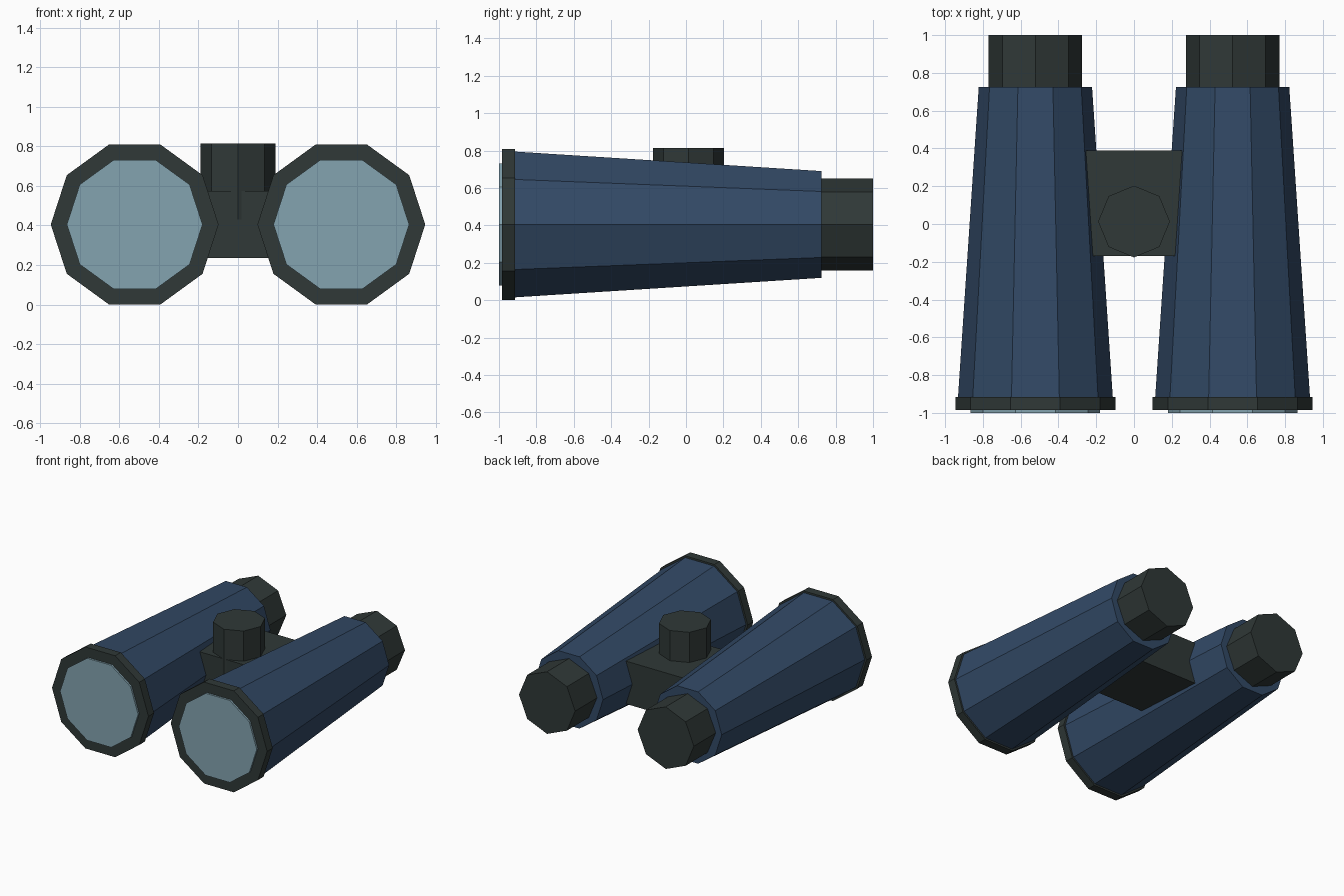
import bpy
import bmesh
from math import pi
from mathutils import Matrix

default = bpy.data.objects.get("Cube")
if default:
    bpy.data.objects.remove(default, do_unlink=True)


def make_material(name, rgb):
    mat = bpy.data.materials.new(name)
    mat.use_nodes = True
    color = (*rgb, 1.0)
    mat.diffuse_color = color
    mat.node_tree.nodes["Principled BSDF"].inputs["Base Color"].default_value = color
    return mat


rubber = make_material("dark rubber", (0.029, 0.040, 0.038))
blue = make_material("navy blue", (0.032, 0.067, 0.132))
glass = make_material("pale lens blue", (0.23, 0.37, 0.435))


def add_object(name, bm, mat):
    mesh = bpy.data.meshes.new(name)
    bm.to_mesh(mesh)
    bm.free()
    mesh.materials.append(mat)
    obj = bpy.data.objects.new(name, mesh)
    bpy.context.collection.objects.link(obj)
    return obj


def prism(name, sides, r_start, r_end, length, matrix, mat):
    """Capped prism centred on its local z axis, with a corner on local +x."""
    bm = bmesh.new()
    bmesh.ops.create_cone(bm, cap_ends=True, segments=sides, radius1=r_start,
                          radius2=r_end, depth=length)
    # Put a corner exactly on the +x axis
    first = max(bm.verts, key=lambda v: v.co.x)
    turn = Matrix.Rotation(-first.co.to_2d().angle_signed((1, 0)), 4, 'Z') \
        if abs(first.co.y) > 1e-4 else Matrix.Identity(4)
    bm.transform(matrix @ turn)
    return add_object(name, bm, mat)


AXIS_Z = 0.405
AXIS_X = 0.522

# Barrel parts: name, sides, front radius, back radius, front y, back y, material
barrel_parts = [
    ("lens", 10, 0.343, 0.343, -1.0, -0.95, glass),
    ("lens_rim", 10, 0.424, 0.424, -0.985, -0.915, rubber),
    ("barrel", 10, 0.412, 0.30, -0.95, 0.725, blue),
    ("eyepiece", 8, 0.247, 0.247, 0.70, 1.0, rubber),
]

for side, sign in (("left", 1), ("right", -1)):
    for name, sides, r0, r1, y0, y1, mat in barrel_parts:
        place = Matrix.Translation((sign * AXIS_X, (y0 + y1) / 2, AXIS_Z)) \
            @ Matrix.Rotation(-pi / 2, 4, 'X')
        prism(f"{side}_{name}", sides, r0, r1, y1 - y0, place, mat)

# Bridge joining the barrels
bm = bmesh.new()
bmesh.ops.create_cube(bm, size=1.0, matrix=Matrix.Translation((0, 0.11, AXIS_Z))
                      @ Matrix.Diagonal((0.62, 0.56, 0.34, 1)))
add_object("bridge", bm, rubber)

# Focus knob, sunk into the bridge
prism("focus_knob", 8, 0.19, 0.19, 0.385,
      Matrix.Translation((0, 0.013, 0.6225)), rubber)
